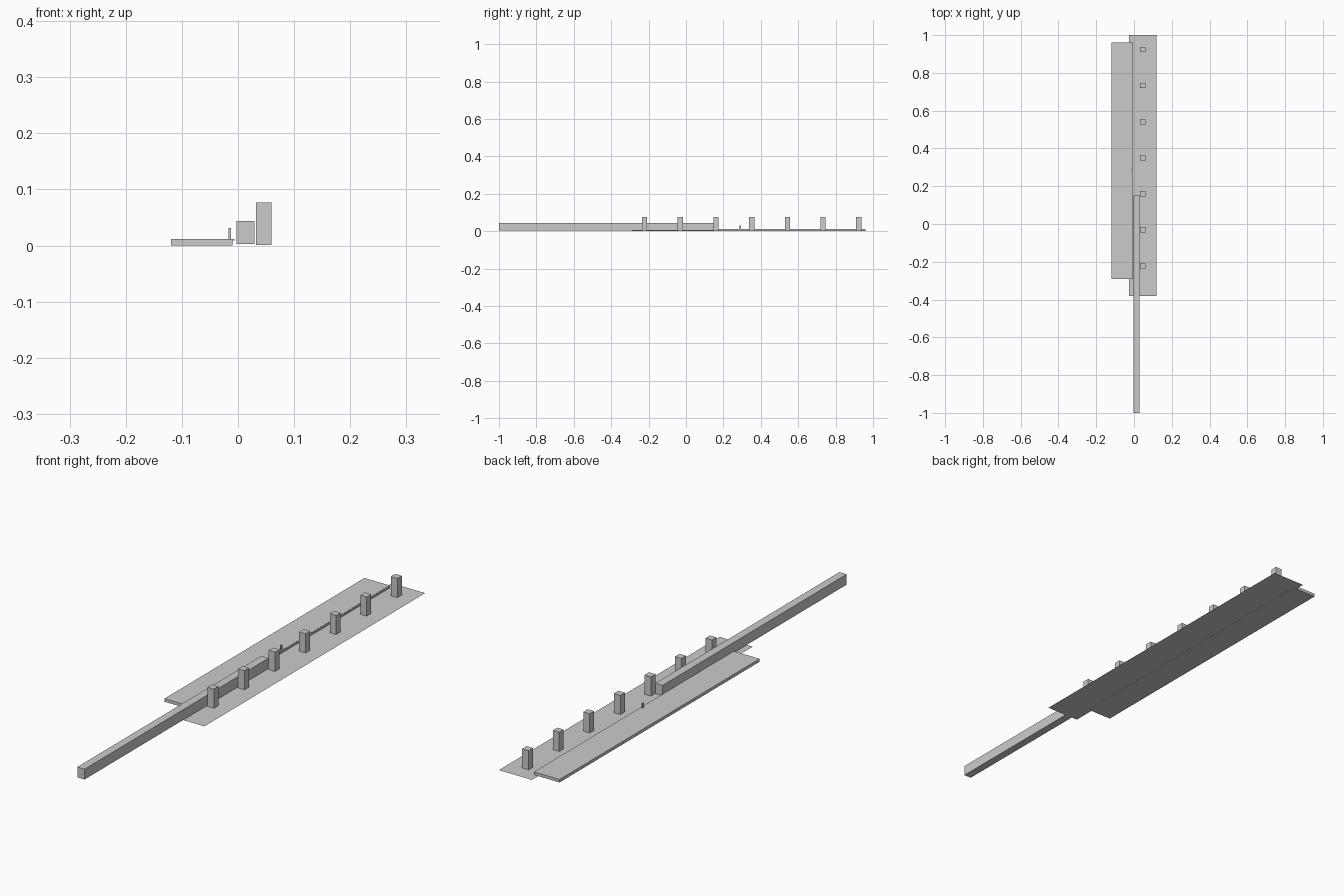
import bpy

if "Cube" in bpy.data.objects:
    bpy.data.objects.remove(bpy.data.objects["Cube"])


def box(name, x0, x1, y0, y1, z0, z1):
    """Axis-aligned box from its limits."""
    bpy.ops.mesh.primitive_cube_add(size=1, location=((x0 + x1) / 2, (y0 + y1) / 2, (z0 + z1) / 2))
    ob = bpy.context.object
    ob.name = name
    ob.scale = (x1 - x0, y1 - y0, z1 - z0)
    bpy.ops.object.transform_apply(location=False, rotation=False, scale=True)
    return ob


def sheet(name, x0, x1, y0, y1, z):
    """Flat horizontal rectangle."""
    bpy.ops.mesh.primitive_plane_add(size=1, location=((x0 + x1) / 2, (y0 + y1) / 2, z))
    ob = bpy.context.object
    ob.name = name
    ob.scale = (x1 - x0, y1 - y0, 1)
    bpy.ops.object.transform_apply(location=False, rotation=False, scale=True)
    return ob


# ground sheet under the track and pillars
sheet("ground", -0.026, 0.119, -0.38, 1.0, 0.0005)

# platform with a thin overhanging edge
box("platform", -0.119, -0.010, -0.29, 0.96, 0.0, 0.012)
box("platform_lip", -0.010, -0.006, -0.29, 0.96, 0.0095, 0.0115)

# train body
box("train", -0.003, 0.029, -1.0, 0.15, 0.003, 0.044)

# row of pillars beside the track
for i in range(7):
    y = -0.222 + i * 0.191
    box(f"pillar_{i + 1}", 0.032, 0.060, y - 0.014, y + 0.014, 0.001, 0.077)

# narrow strip beyond the pillars
sheet("far_strip", 0.068, 0.074, -0.02, 0.935, 0.0008)

# waiting figure on the platform
box("figure", -0.0165, -0.0125, 0.285, 0.295, 0.012, 0.031)
